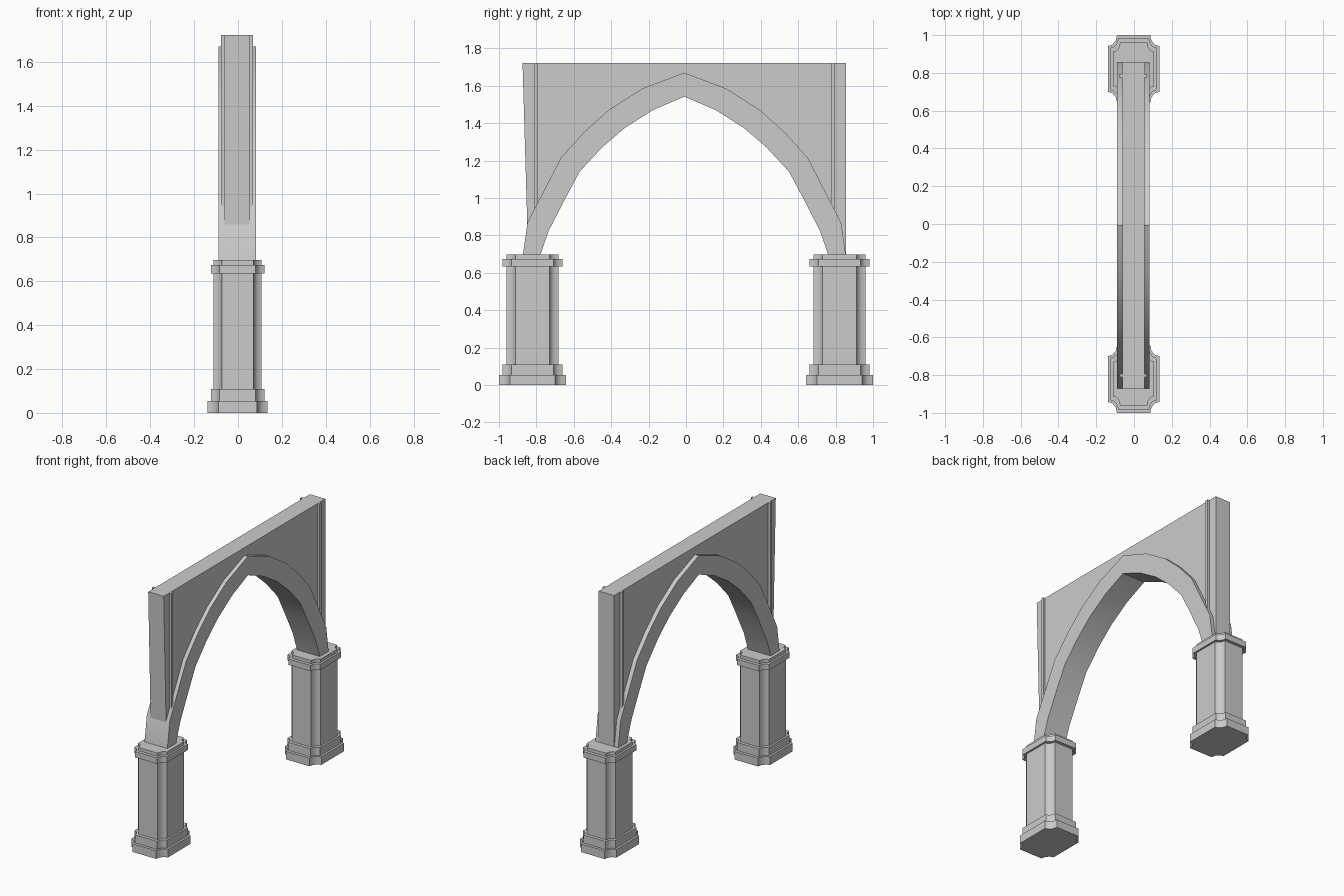
import bpy, math

if "Cube" in bpy.data.objects:
    bpy.data.objects.remove(bpy.data.objects["Cube"])

CY = -0.009           # arch centre line in y
X0, X1 = -0.09, 0.081  # arch thickness


def make(name, verts, faces, smooth=False):
    me = bpy.data.meshes.new(name)
    me.from_pydata(verts, [], faces)
    me.validate()
    ob = bpy.data.objects.new(name, me)
    bpy.context.collection.objects.link(ob)
    if smooth:
        bpy.ops.object.select_all(action='DESELECT')
        ob.select_set(True)
        bpy.context.view_layer.objects.active = ob
        bpy.ops.object.shade_smooth_by_angle(angle=math.radians(35))
    return ob


def mirror_curve(half):
    # half runs from springing to crown (last point on the centre line)
    return ([(CY + y, z) for y, z in half] +
            [(CY - y, z) for y, z in reversed(half[:-1])])


outer_half = [(0.863, 0.695), (0.838, 0.87), (0.66, 1.215), (0.533, 1.355),
              (0.405, 1.47), (0.225, 1.585), (0, 1.67)]
inner_half = [(0.77, 0.695), (0.725, 0.825), (0.635, 1.0), (0.56, 1.14),
              (0.44, 1.27), (0.318, 1.375), (0.168, 1.47), (0, 1.542)]


def prism_yz(name, loop, x0, x1, smooth=False):
    n = len(loop)
    verts = [(x0, y, z) for y, z in loop] + [(x1, y, z) for y, z in loop]
    faces = [[i, (i + 1) % n, n + (i + 1) % n, n + i] for i in range(n)]
    faces += [list(range(n))[::-1], list(range(n, 2 * n))]
    return make(name, verts, faces, smooth)


# Pointed arch ring
prism_yz("arch", mirror_curve(outer_half) + mirror_curve(inner_half)[::-1], X0, X1, True)

# Wall above the arch, lower edge hidden inside the ring
edge = [(0.835, 0.70)] + [(y * 0.97, z - 0.04) for y, z in outer_half[1:]]
wall = [(-0.874, 1.722), (0.856, 1.722), (0.856, 0.70)]
prism_yz("spandrel_wall", wall + mirror_curve(edge), -0.061, 0.055)

# Thin vertical strips on the wall faces
for side, y in (("left", -0.802), ("right", 0.784)):
    loop = [(y - 0.009, 0.94), (y + 0.009, 0.94), (y + 0.009, 1.722), (y - 0.009, 1.722)]
    prism_yz("strip_" + side, loop, -0.078, 0.069)


def pier_loop(hx, hy, nx, ny, segs=3):
    # rectangle whose corners are scooped inwards
    pts = []
    for q, (sx, sy) in enumerate(((1, 1), (-1, 1), (-1, -1), (1, -1))):
        arc = []
        for i in range(segs + 1):
            t = math.pi / 2 * i / segs
            arc.append((sx * (hx - nx * math.sin(t)), sy * (hy - ny * math.cos(t))))
        pts += arc if q % 2 == 0 else arc[::-1]
    return pts


# Piers: stacked plinth, shaft and capital sections (half x, half y, notch x, notch y)
BASE = (0.136, 0.179, 0.048, 0.058)
MID = (0.122, 0.16, 0.040, 0.048)
SHAFT = (0.109, 0.139, 0.037, 0.048)
levels = [(0, BASE), (0.055, BASE), (0.055, MID), (0.11, MID), (0.11, SHAFT),
          (0.635, SHAFT), (0.635, MID), (0.675, MID), (0.675, SHAFT), (0.697, SHAFT)]
for side, cy in (("front", -0.821), ("back", 0.821)):
    verts, faces = [], []
    for z, sec in levels:
        loop = pier_loop(*sec)
        verts += [(x - 0.002, y + cy, z) for x, y in loop]
    n = len(loop)
    for k in range(len(levels) - 1):
        a, b = k * n, (k + 1) * n
        faces += [[a + i, a + (i + 1) % n, b + (i + 1) % n, b + i] for i in range(n)]
    faces += [list(range(n))[::-1], list(range(len(verts) - n, len(verts)))]
    make(side + "_pier", verts, faces, True)

# Consistent outward normals
import bmesh
for ob in bpy.context.collection.objects:
    bm = bmesh.new()
    bm.from_mesh(ob.data)
    bmesh.ops.recalc_face_normals(bm, faces=bm.faces)
    bm.to_mesh(ob.data)
    bm.free()
